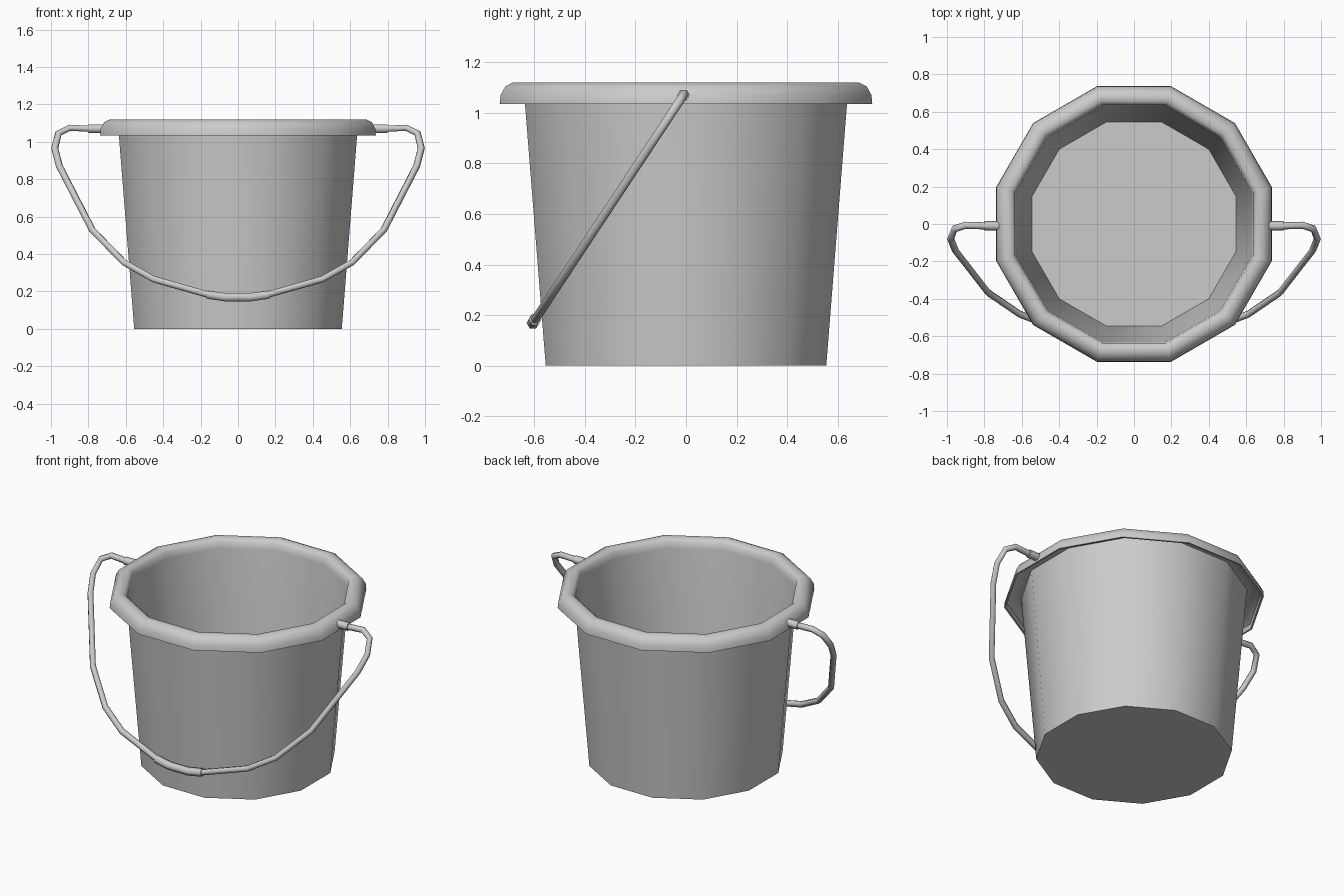
import bpy, bmesh, math

if "Cube" in bpy.data.objects:
    bpy.data.objects.remove(bpy.data.objects["Cube"])

SIDES = 12


def shade(obj, angle):
    bpy.ops.object.select_all(action='DESELECT')
    obj.select_set(True)
    bpy.context.view_layer.objects.active = obj
    bpy.ops.object.shade_smooth_by_angle(angle=math.radians(angle))


def lathe(name, profile):
    """Revolve (apothem, z) points into a closed 12-sided shell with capped ends."""
    bm = bmesh.new()
    rings = []
    for r, z in profile:
        r /= math.cos(math.pi / SIDES)
        ring = []
        for i in range(SIDES):
            a = 2 * math.pi * (i + 0.5) / SIDES
            ring.append(bm.verts.new((r * math.cos(a), r * math.sin(a), z)))
        rings.append(ring)
    for low, high in zip(rings, rings[1:]):
        for i in range(SIDES):
            j = (i + 1) % SIDES
            bm.faces.new((low[i], low[j], high[j], high[i]))
    bm.faces.new(rings[0][::-1])
    bm.faces.new(rings[-1])
    mesh = bpy.data.meshes.new(name)
    bm.to_mesh(mesh)
    bm.free()
    obj = bpy.data.objects.new(name, mesh)
    bpy.context.collection.objects.link(obj)
    shade(obj, 40)
    return obj


def tube(name, points, radius):
    """Six-sided tube along a polyline."""
    curve = bpy.data.curves.new(name, 'CURVE')
    curve.dimensions = '3D'
    curve.bevel_depth = radius
    curve.bevel_resolution = 1
    curve.use_fill_caps = True
    spline = curve.splines.new('POLY')
    spline.points.add(len(points) - 1)
    for p, co in zip(spline.points, points):
        p.co = (*co, 1)
    obj = bpy.data.objects.new(name, curve)
    bpy.context.collection.objects.link(obj)
    bpy.ops.object.select_all(action='DESELECT')
    obj.select_set(True)
    bpy.context.view_layer.objects.active = obj
    bpy.ops.object.convert(target='MESH')
    shade(bpy.context.object, 65)


def tilt(x, z):
    """Put a front-view point on the plane of the lowered handle."""
    return (x, -0.01 - 0.595 * (1.07 - z) / 0.9, z)


# Bucket: outer wall, hollow rolled rim, inner wall and floor
lathe("bucket", [(0.555, 0), (0.637, 1.035), (0.641, 1.085), (0.695, 1.085),
                 (0.723, 1.065), (0.727, 1.035), (0.737, 1.035), (0.734, 1.07),
                 (0.715, 1.105), (0.685, 1.12), (0.655, 1.117), (0.637, 1.10),
                 (0.630, 1.06), (0.546, 0.012)])

# Wire handle hanging down over the front
half = [(0.72, 1.07), (0.80, 1.07), (0.90, 1.075), (0.96, 1.045), (0.98, 0.965),
        (0.955, 0.87), (0.78, 0.53), (0.61, 0.355), (0.45, 0.265), (0.16, 0.183)]
path = half + [(0, 0.168)] + [(-x, z) for x, z in reversed(half)]
tube("handle_wire", [tilt(x, z) for x, z in path], 0.019)

# Grip sleeve at the middle of the handle
tube("handle_grip", [tilt(x, z) for x, z in
                     [(-0.165, 0.183), (-0.07, 0.169), (0.07, 0.169), (0.165, 0.183)]], 0.025)

# Sockets joining the handle to the rim
for side, s in (("right", 1), ("left", -1)):
    tube("handle_socket_" + side, [tilt(s * x, 1.07) for x in (0.72, 0.80)], 0.025)
